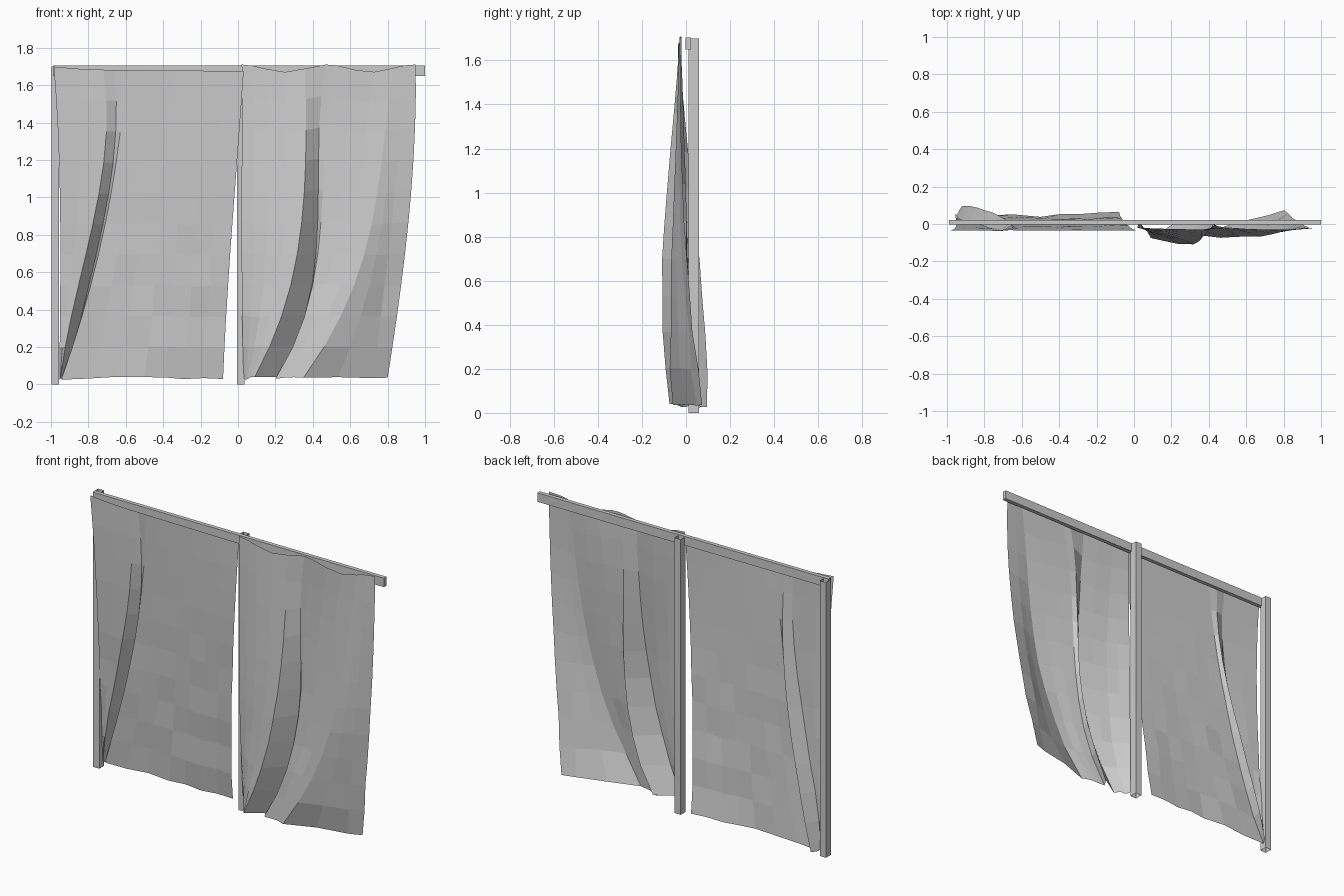
import bpy, bmesh, math, random
from mathutils import Vector

random.seed(4)
cube = bpy.data.objects.get("Cube")
if cube:
    bpy.data.objects.remove(cube, do_unlink=True)

grey = bpy.data.materials.new("plain_grey")
grey.use_nodes = True
colour = (0.6, 0.6, 0.6, 1)
grey.diffuse_color = colour
grey.node_tree.nodes["Principled BSDF"].inputs["Base Color"].default_value = colour


def finish(name, bm):
    mesh = bpy.data.meshes.new(name)
    bm.to_mesh(mesh)
    bm.free()
    mesh.materials.append(grey)
    obj = bpy.data.objects.new(name, mesh)
    bpy.context.collection.objects.link(obj)
    return obj


def box(name, low, high, open_ends=False):
    low, high = Vector(low), Vector(high)
    bm = bmesh.new()
    bmesh.ops.create_cube(bm, size=1)
    for v in bm.verts:
        v.co = (low + high) / 2 + v.co * (high - low)
    if open_ends:
        bm.normal_update()
        ends = [f for f in bm.faces if abs(f.normal.z) > 0.9]
        bmesh.ops.delete(bm, geom=ends, context="FACES_ONLY")
    return finish(name, bm)


def along(points, t):
    """Smooth path through evenly spaced points, t from 0 (top) to 1 (hem)."""
    n = len(points) - 1
    total = Vector((0, 0))
    for i, p in enumerate(points):
        weight = 1
        for j in range(n + 1):
            if j != i:
                weight *= (t * n - j) / (i - j)
        total += Vector(p) * weight
    return total


def curtain(name, folds, splits, top_height, rows=10):
    """Loft a cloth sheet between fold lines given as (x, y) from top to hem."""
    bm = bmesh.new()
    grid = []
    hem = [0.03 + random.uniform(-0.006, 0.012) for _ in range(sum(splits) + 1)]
    for r in range(rows + 1):
        t = r / rows
        line = [along(f, t) for f in folds]
        points = [line[0]]
        for a, b, n in zip(line, line[1:], splits):
            points += [a.lerp(b, (i + 1) / n) for i in range(n)]
        row = []
        for p, low in zip(points, hem):
            top = top_height(p.x)
            wrinkle = random.uniform(-0.01, 0.01) * t * t
            row.append(bm.verts.new((p.x, p.y + wrinkle, top + (low - top) * t)))
        grid.append(row)
    for a, b in zip(grid, grid[1:]):
        for c in range(len(hem) - 1):
            bm.faces.new((a[c], b[c], b[c + 1], a[c + 1]))
    return finish(name, bm)


# Frame: two hollow posts and the rail they carry
for name, x in (("right_post", -0.998), ("middle_post", -0.006)):
    box(name, (x, 0.012, 0), (x + 0.042, 0.06, 1.7), open_ends=True)
box("top_rail", (-0.99, -0.003, 1.65), (1, 0.022, 1.705))

# Right cloth: one deep fold near the outer edge, then a broad flat panel
curtain("right_curtain", [
    [(-.985, -.035), (-.955, -.02), (-.95, .01), (-.955, .05)],
    [(-.72, -.035), (-.725, -.03), (-.84, .0), (-.95, .045)],
    [(-.66, -.033), (-.675, .015), (-.785, .07), (-.92, .105)],
    [(-.6, -.035), (-.66, -.01), (-.775, .015), (-.945, .045)],
    [(-.35, -.035), (-.4, -.015), (-.44, .01), (-.5, .04)],
    [(.03, -.035), (-.01, -.025), (-.05, .01), (-.08, .06)],
], (2, 1, 1, 3, 4), lambda x: 1.675 - 0.01 * x + 0.015 * max(0, -x - 0.8) / 0.2)

# Left cloth: two forward billows with a fold tucked between them
curtain("left_curtain", [
    [(.02, -.02), (.02, -.02), (.02, -.01), (.03, .01)],
    [(.14, -.025), (.16, -.05), (.14, -.065), (.05, -.03)],
    [(.36, -.03), (.36, -.075), (.295, -.108), (.09, -.068)],
    [(.47, -.025), (.43, -.005), (.405, .005), (.22, .005)],
    [(.53, -.03), (.46, -.015), (.41, -.025), (.2, -.03)],
    [(.83, -.03), (.76, -.05), (.64, -.07), (.35, -.065)],
    [(.89, -.025), (.85, -.03), (.79, -.01), (.72, .055)],
    [(.95, -.02), (.935, -.02), (.88, .01), (.8, .07)],
], (2, 2, 1, 1, 3, 2, 1), lambda x: 1.69 + 0.02 * math.cos((x - 0.02) * math.tau / 0.46))
